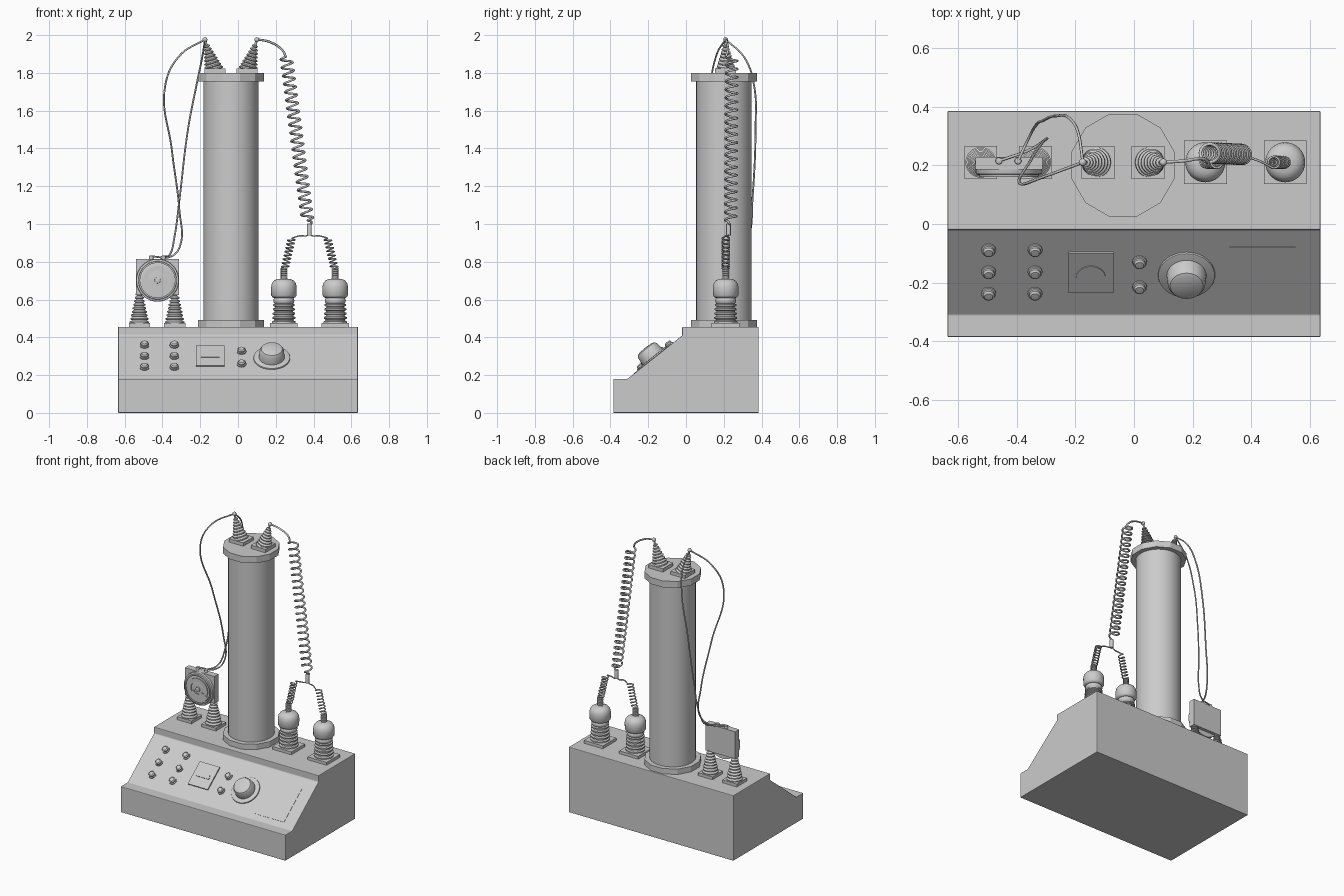
import bpy, bmesh, math
from mathutils import Vector, Matrix

if "Cube" in bpy.data.objects:
    bpy.data.objects.remove(bpy.data.objects["Cube"])


def finish(name, bm, mat=Matrix(), smooth=True, bevel=0):
    bmesh.ops.recalc_face_normals(bm, faces=bm.faces)
    me = bpy.data.meshes.new(name)
    bm.to_mesh(me)
    bm.free()
    ob = bpy.data.objects.new(name, me)
    bpy.context.collection.objects.link(ob)
    ob.matrix_world = mat
    if bevel:
        m = ob.modifiers.new("bevel", 'BEVEL')
        m.width, m.segments = bevel, 2
    if smooth:
        bpy.ops.object.select_all(action='DESELECT')
        ob.select_set(True)
        bpy.context.view_layer.objects.active = ob
        bpy.ops.object.shade_smooth_by_angle(angle=math.radians(35))
    return ob


def box(name, centre, size, mat=Matrix(), bevel=0):
    bm = bmesh.new()
    bmesh.ops.create_cube(bm, size=1, matrix=Matrix.Translation(centre) @ Matrix.Diagonal((*size, 1)))
    return finish(name, bm, mat, False, bevel)


def lathe(name, profile, mat, segs=32, smooth=True, turn=0):
    bm = bmesh.new()
    vs = [bm.verts.new((r, 0, z)) for r, z in profile]
    es = [bm.edges.new(p) for p in zip(vs, vs[1:])]
    bmesh.ops.spin(bm, geom=vs + es, cent=(0, 0, 0), axis=(0, 0, 1), angle=2 * math.pi, steps=segs)
    bmesh.ops.remove_doubles(bm, verts=bm.verts, dist=1e-5)
    bmesh.ops.rotate(bm, verts=bm.verts, matrix=Matrix.Rotation(turn, 3, 'Z'))
    return finish(name, bm, mat, smooth)


def prism(name, pts, depth, mat, bevel=0):
    bm = bmesh.new()
    f = bm.faces.new([bm.verts.new((x, y, 0)) for x, y in pts])
    ext = bmesh.ops.extrude_face_region(bm, geom=[f])
    bmesh.ops.translate(bm, vec=(0, 0, depth), verts=[v for v in ext["geom"] if isinstance(v, bmesh.types.BMVert)])
    return finish(name, bm, mat, False, bevel)


def wire(name, pts, radius, poly=False):
    cu = bpy.data.curves.new(name, 'CURVE')
    cu.dimensions = '3D'
    cu.bevel_depth, cu.bevel_resolution, cu.use_fill_caps = radius, 1, True
    sp = cu.splines.new('POLY' if poly else 'BEZIER')
    data = sp.points if poly else sp.bezier_points
    data.add(len(pts) - 1)
    for d, p in zip(data, pts):
        d.co = (*p, 1) if poly else p
        if not poly:
            d.handle_left_type = d.handle_right_type = 'AUTO'
    sp.use_smooth = True
    ob = bpy.data.objects.new(name, cu)
    bpy.context.collection.objects.link(ob)
    bpy.ops.object.select_all(action='DESELECT')
    ob.select_set(True)
    bpy.context.view_layer.objects.active = ob
    bpy.ops.object.convert(target='MESH')


def coil(name, a, b, r, turns, radius):
    a, b = Vector(a), Vector(b)
    rot = (b - a).to_track_quat('Z', 'Y')
    n = turns * 16
    pts = [a.lerp(b, i / n) + rot @ Vector((r * math.cos(i * math.pi / 8), r * math.sin(i * math.pi / 8), 0))
           for i in range(n + 1)]
    wire(name, pts, radius, True)
    return pts[0], pts[-1]


def ribs(r0, r1, z0, z1, n, depth):
    """Stack of discs with narrow grooves between them."""
    out, h = [(0, z0)], (z1 - z0) / n
    for i in range(n):
        r, z = r0 + (r1 - r0) * i / (n - 1), z0 + i * h
        out += [(r - depth, z), (r, z + h * .2), (r, z + h * .55), (r - depth, z + h * .75)]
    return out + [(r1 - depth, z1), (0, z1)]


def disc(r, z0, z1, b=0.0):
    return [(0, z0), (r, z0), (r, z1 - b), (r - b * .3, z1 - b * .3), (r - b, z1), (0, z1)] if b else \
        [(0, z0), (r, z0), (r, z1), (0, z1)]


def arc(r, a0, a1, n=16):
    return [(r * math.cos(math.radians(a0 + (a1 - a0) * i / n)), r * math.sin(math.radians(a0 + (a1 - a0) * i / n)))
            for i in range(n + 1)]


T = Matrix.Translation
Y = 0.21

# Desk-shaped cabinet, profile extruded along x
side = [(-.385, 0), (.385, 0), (.385, .455), (-.02, .455), (-.02, .41), (-.31, .18), (-.385, .18)]
to_x = Matrix(((0, 0, 1, -.635), (1, 0, 0, 0), (0, 1, 0, 0), (0, 0, 0, 1)))
prism("cabinet", side, 1.27, to_x, .004)

# Sloped control panel parts
tilt = Matrix.Rotation(math.atan2(.23, .29), 4, 'X')


def on_panel(x, y):
    return T((x, y, .41 + (y + .02) * .23 / .29)) @ tilt


buttons = [(x, y) for x in (-.495, -.337) for y in (-.087, -.162, -.235)] + [(.019, -.128), (.019, -.213)]
for i, p in enumerate(buttons):
    lathe(f"button_{i}", [(0, -.005), (.025, -.005), (.025, .006), (.02, .008), (.02, .016), (.014, .022), (0, .023)],
          on_panel(*p), 20)
m = on_panel(-.147, -.162)
box("panel_meter", (0, 0, .002), (.153, .17, .014), m)
prism("panel_meter_window", arc(.05, 0, 180), .004, m @ T((0, -.018, .009)))
box("blank_plate", (0, 0, 0), (.225, .255, .004), on_panel(.437, -.178))
m = on_panel(.179, -.172)
lathe("dial_ring", disc(.097, -.005, .008, .004), m, 40)
lathe("dial_knob", [(0, .006), (.068, .006), (.064, .05), (.056, .063), (.042, .069), (0, .071)], m, 32)

# Tall column with twelve-sided flanges
cx, cy = -.0375, .2
lathe("column", disc(.146, .455, 1.79), T((cx, cy, 0)), 48)
for name, z0, z1 in (("bottom_flange", .455, .493), ("top_flange", 1.755, 1.8)):
    lathe(name, disc(.181, z0, z1), T((cx, cy, 0)), 12, False, math.radians(15))

# Leaning ribbed terminals on top of the column
ball = [(.013 * math.sin(i * math.pi / 10), .17 - .013 * math.cos(i * math.pi / 10)) for i in range(11)]
for s, side_name in ((-1, "left"), (1, "right")):
    x = cx + s * .085
    box(f"{side_name}_terminal_plate", (x, Y, 1.811), (.112, .112, .024))
    m = T((x + s * .004, Y, 1.813)) @ Matrix.Rotation(s * math.radians(16.5), 4, 'Y')
    lathe(f"{side_name}_terminal_cone", ribs(.051, .016, 0, .145, 8, .008), m)
    lathe(f"{side_name}_terminal_rod", disc(.006, .14, .17), m, 12)
    lathe(f"{side_name}_terminal_ball", ball, m, 16)

# Ribbed stands carrying the gauge
for i, x in enumerate((-.522, -.335)):
    box(f"gauge_stand_plate_{i}", (x, Y, .464), (.112, .112, .022))
    lathe(f"gauge_stand_cone_{i}", ribs(.052, .02, .472, .64, 9, .008), T((x, Y, 0)))

# Gauge: square back plate, round face and dial details
gx, gz = -.426, .702
box("gauge_plate", (gx, .207, .72), (.228, .044, .19))
face = T((gx, .187, gz)) @ Matrix.Rotation(math.pi / 2, 4, 'X')
lathe("gauge_body", disc(.113, -.02, .018, .005), face, 40)
lathe("gauge_rim", [(.092, .01), (.092, .027), (.1, .027), (.103, .01)], face, 40)
prism("gauge_scale", arc(.076, -25, 205) + arc(.052, 205, -25), .008, face @ T((0, 0, .016)))
prism("gauge_lower_cover", arc(.088, 205, 335) + arc(.032, 335, 205), .009, face @ T((0, 0, .016)))
lathe("gauge_hub", disc(.016, .015, .027, .003), face, 16)
for i, x in enumerate((-.46, -.395)):
    lathe(f"gauge_post_{i}", disc(.012, .81, .832, .004), T((x, .215, 0)), 12)

# Loose leads from the gauge to the left terminal
tip_l, tip_r = (-.174, Y, 1.978), (.099, Y, 1.978)
wire("front_lead", [tip_l, (-.31, .16, 1.89), (-.385, .136, 1.735), (-.35, .22, 1.39), (-.31, .28, 1.07),
                    (-.305, .285, .89), (-.35, .255, .83), (-.46, .215, .828)], .005)
wire("rear_lead", [tip_l, (-.19, .31, 1.88), (-.22, .36, 1.735), (-.265, .368, 1.5), (-.31, .352, 1.13),
                   (-.335, .335, .94), (-.36, .29, .84), (-.395, .215, .828)], .005)

# Right-hand insulators with ribbed body, round cap and threaded post
for i, x in enumerate((.243, .515)):
    m = T((x, Y, 0))
    box(f"insulator_plate_{i}", (x, Y, .464), (.146, .148, .022))
    lathe(f"insulator_body_{i}", ribs(.062, .057, .472, .585, 5, .01), m)
    lathe(f"insulator_neck_{i}", [(0, .575), (.045, .575), (.054, .585), (.056, .595), (.052, .607), (.045, .615),
                                  (0, .615)], m)
    lathe(f"insulator_cap_{i}", [(0, .608), (.05, .608), (.06, .612), (.067, .622), (.068, .665), (.064, .685),
                                 (.053, .7), (.035, .709), (0, .712)], m)
    lathe(f"insulator_post_{i}", ribs(.02, .02, .705, .768, 6, .005), m, 20)

# Junction, two thin springs and the long spring
jx, jy = .378, .225
lathe("junction", disc(.012, .94, 1.002, .003), T((jx, jy, 0)), 16)
for i, (x0, x1) in enumerate(((.248, .284), (.511, .474))):
    a, b = coil(f"thin_spring_{i}", (x0, Y, .765), (x1, Y, .925), .019, 8, .004)
    wire(f"thin_spring_link_{i}", [b, ((x1 + jx) / 2, .215, .938), (jx + (x1 - jx) * .15, jy, .938),
                                   (jx, jy, .95)], .004)
a, b = coil("long_spring", (.368, .237, 1.02), (.255, .242, 1.885), .031, 20, .006)
wire("long_spring_tail", [a, (.39, .228, 1.005), (jx, jy, .995)], .006)
wire("long_spring_lead", [b, (.235, .222, 1.92), (.17, .215, 1.963), tip_r], .006)
